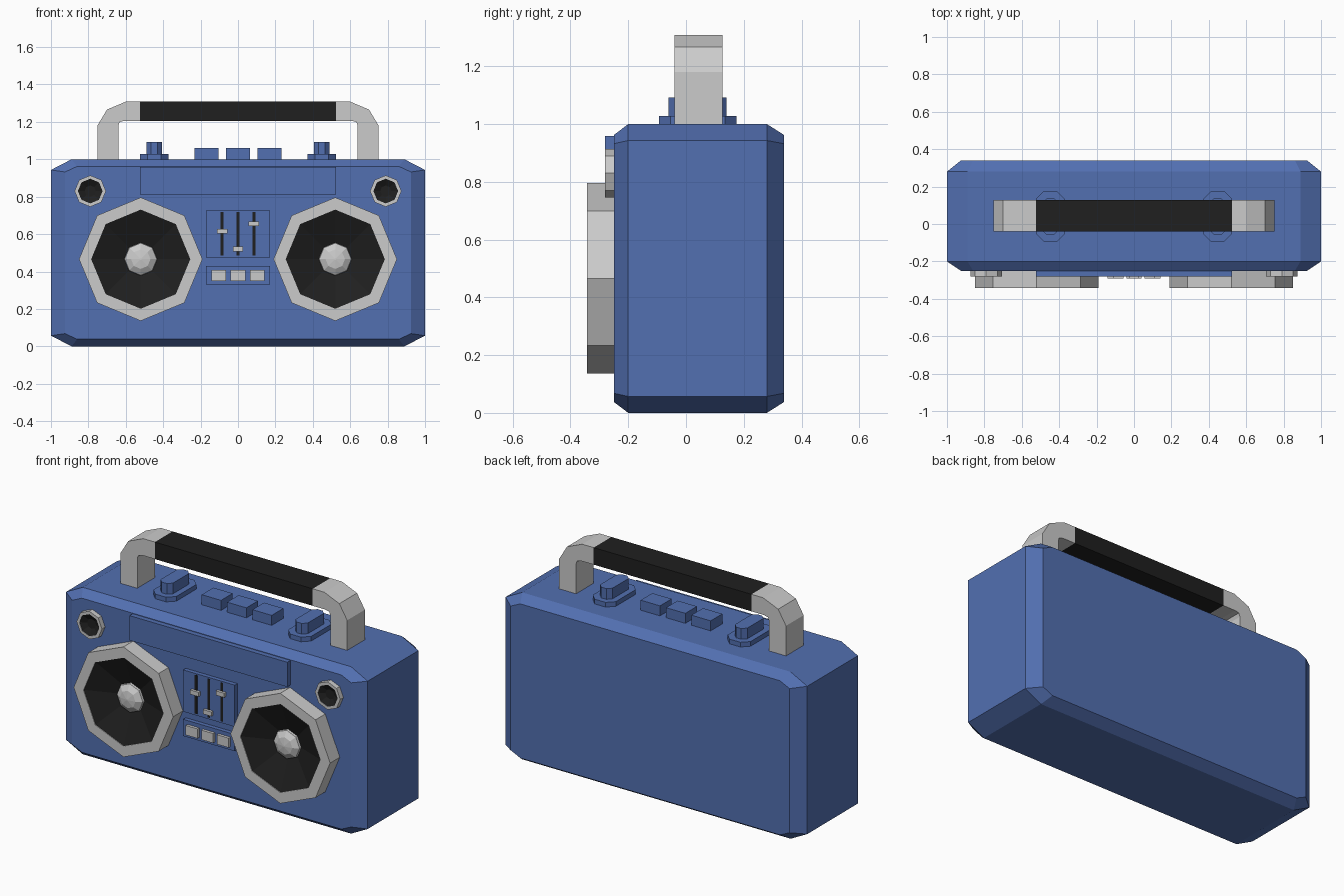
import bpy, bmesh
from math import sin, cos, pi

if "Cube" in bpy.data.objects:
    bpy.data.objects.remove(bpy.data.objects["Cube"])


def material(name, rgb):
    m = bpy.data.materials.new(name)
    m.diffuse_color = (*rgb, 1)
    m.use_nodes = True
    m.node_tree.nodes["Principled BSDF"].inputs["Base Color"].default_value = m.diffuse_color
    return m


BLUE = material("blue_plastic", (0.085, 0.16, 0.44))
DARK = material("dark_plastic", (0.014, 0.014, 0.014))
GREY = None


def finish(name, bm, mat):
    bmesh.ops.remove_doubles(bm, verts=bm.verts, dist=1e-5)
    bmesh.ops.recalc_face_normals(bm, faces=bm.faces)
    me = bpy.data.meshes.new(name)
    bm.to_mesh(me)
    bm.free()
    ob = bpy.data.objects.new(name, me)
    bpy.context.collection.objects.link(ob)
    if mat:
        me.materials.append(mat)
    return ob


def loft(name, loops, mat, closed=False):
    """Skin a list of equal-length point loops, capping or joining the ends."""
    bm = bmesh.new()
    rows = [[bm.verts.new(p) for p in loop] for loop in loops]
    n = len(rows[0])
    pairs = list(zip(rows, rows[1:])) + ([(rows[-1], rows[0])] if closed else [])
    for a, b in pairs:
        for i in range(n):
            j = (i + 1) % n
            bm.faces.new((a[i], a[j], b[j], b[i]))
    if not closed:
        bm.faces.new(rows[0])
        bm.faces.new(rows[-1])
    return finish(name, bm, mat)


def box(name, x, y, z, mat, inset=0, depth=0):
    """Box from (min, max) ranges, with an optional recessed front face."""
    bm = bmesh.new()
    bmesh.ops.create_cube(bm, size=1)
    for v in bm.verts:
        v.co = [(r[0] + r[1]) / 2 + c * (r[1] - r[0]) for r, c in zip((x, y, z), v.co)]
    if inset:
        bm.normal_update()
        front = [f for f in bm.faces if f.normal.y < -0.9]
        bmesh.ops.inset_individual(bm, faces=front, thickness=inset)
        for v in front[0].verts:
            v.co.y += depth
    return finish(name, bm, mat)


def octagon(x0, x1, z0, z1, cx, cz):
    """Rectangle with cut corners."""
    return [(x0 + cx, z0), (x1 - cx, z0), (x1, z0 + cz), (x1, z1 - cz),
            (x1 - cx, z1), (x0 + cx, z1), (x0, z1 - cz), (x0, z0 + cz)]


def lathe(name, cx, cz, profile, mat, closed=False):
    """Eight-sided turned part around a y axis, profile of (radius, y)."""
    loops = [[(cx + r * cos(i * pi / 4), y, cz + r * sin(i * pi / 4)) for i in range(8)]
             for r, y in profile]
    return loft(name, loops, mat, closed)


# Body: cut-corner outline with chamfered front and back
outer = octagon(-1, 1, 0, 1, 0.11, 0.057)
inner = octagon(-0.925, 0.925, 0.038, 0.962, 0.065, 0.03)
loft("body", [[(x, y, z) for x, z in o] for o, y in
              ((inner, -0.25), (outer, -0.2), (outer, 0.28), (inner, 0.34))], BLUE)

for s, side in ((-1, "left"), (1, "right")):
    # Large speaker
    x, z = 0.52 * s, 0.466
    lathe(side + "_speaker_rim", x, z,
          [(0.33, -0.245), (0.33, -0.342), (0.265, -0.342), (0.265, -0.245)], GREY, True)
    lathe(side + "_speaker_cone", x, z,
          [(0.265, -0.248), (0.265, -0.338), (0.085, -0.268), (0.02, -0.268)], DARK)
    lathe(side + "_speaker_dome", x, z,
          [(0.09, -0.262), (0.086, -0.282), (0.052, -0.303), (0.005, -0.31)], GREY)
    # Small speaker
    x, z = 0.79 * s, 0.83
    lathe(side + "_tweeter_rim", x, z,
          [(0.084, -0.245), (0.084, -0.28), (0.066, -0.28), (0.066, -0.245)], GREY, True)
    lathe(side + "_tweeter_cone", x, z,
          [(0.066, -0.248), (0.066, -0.278), (0.03, -0.258), (0.01, -0.258)], DARK)
    # Top dial: base and grip
    x = 0.447 * s
    for part, w, y0, y1, cut, z0, z1 in (
            ("base", 0.076, -0.094, 0.175, 0.04, 0.99, 1.028),
            ("grip", 0.041, -0.06, 0.14, 0.024, 1.02, 1.092)):
        o = octagon(x - w, x + w, y0, y1, cut, cut)
        loft(f"{side}_dial_{part}", [[(px, py, h) for px, py in o] for h in (z0, z1)], BLUE)
    # Handle arm
    arm = [(0.752, 0.99), (0.752, 1.18), (0.70, 1.266), (0.60, 1.308), (0.523, 1.308),
           (0.523, 1.206), (0.605, 1.206), (0.632, 1.2), (0.64, 1.18), (0.64, 0.99)]
    loft(side + "_handle_arm", [[(s * px, y, pz) for px, pz in arm]
                                for y in (-0.04, 0.127)], GREY)

# Handle grip
box("handle_grip", (-0.523, 0.523), (-0.04, 0.127), (1.206, 1.308), DARK)

# Tuner display
box("display_frame", (-0.523, 0.523), (-0.24, -0.28), (0.811, 0.959), BLUE, 0.022, 0.012)
box("display_window", (-0.501, 0.501), (-0.272, -0.26), (0.836, 0.937), DARK)

# Equaliser and button panels
box("equaliser_panel", (-0.171, 0.171), (-0.275, -0.24), (0.476, 0.726), BLUE)
box("button_panel", (-0.171, 0.171), (-0.275, -0.24), (0.33, 0.43), BLUE)

for i, slider_z in zip((-1, 0, 1), (0.615, 0.52, 0.655)):
    # Sliders
    x = 0.085 * i
    box(f"slider_slot_{i + 2}", (x - 0.008, x + 0.008), (-0.277, -0.25), (0.486, 0.718), DARK)
    box(f"slider_knob_{i + 2}", (x - 0.028, x + 0.028), (-0.292, -0.26),
        (slider_z - 0.013, slider_z + 0.013), GREY)
    # Front buttons
    x = 0.103 * i
    box(f"front_button_{i + 2}", (x - 0.039, x + 0.039), (-0.292, -0.26), (0.35, 0.407), GREY)
    # Top buttons
    x = 0.168 * i
    box(f"top_button_{i + 2}", (x - 0.064, x + 0.064), (-0.012, 0.098), (0.99, 1.06), BLUE)
